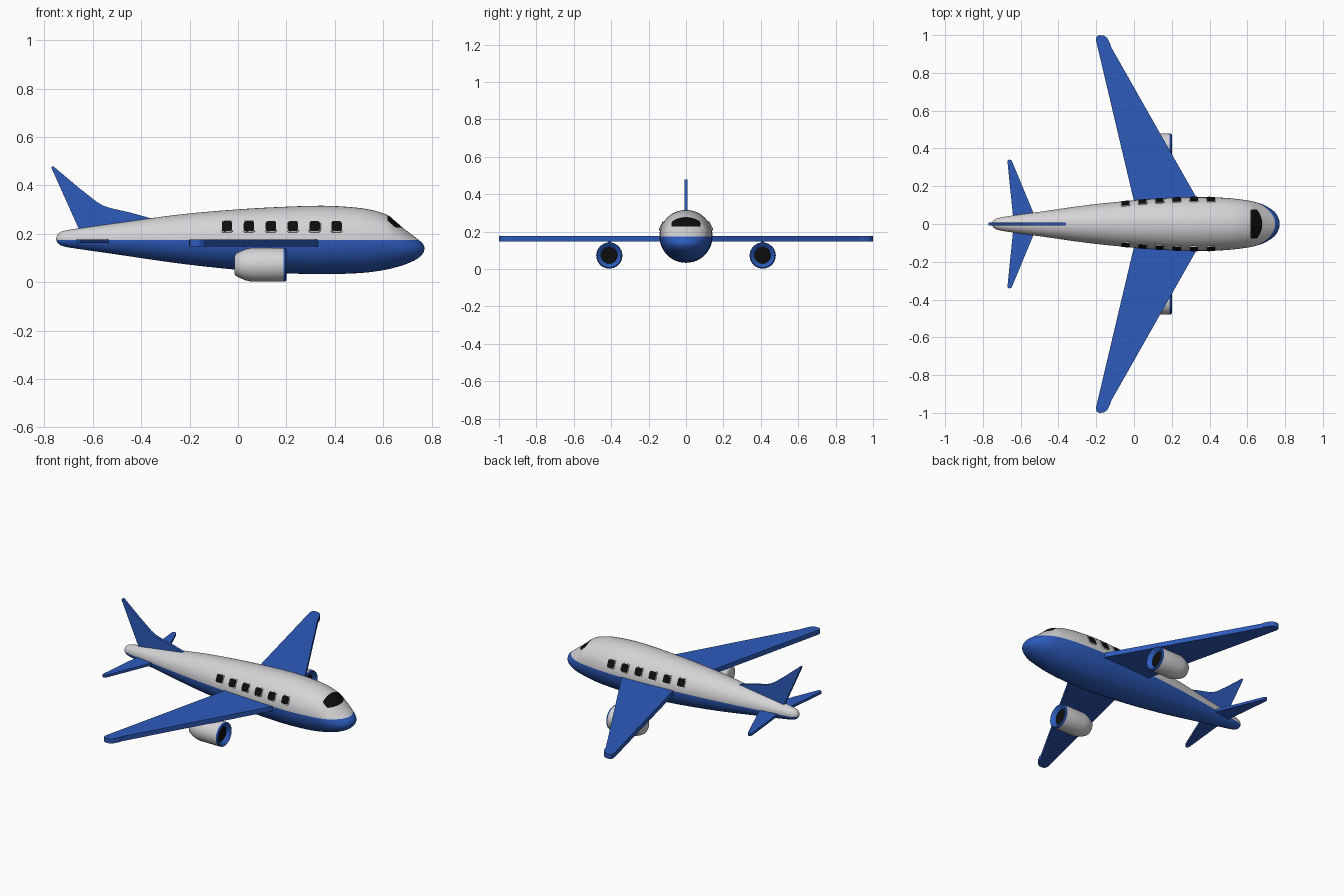
import bpy, bmesh, math
from mathutils import Vector, Matrix
from mathutils.bvhtree import BVHTree

if "Cube" in bpy.data.objects:
    bpy.data.objects.remove(bpy.data.objects["Cube"])


def material(name, rgb):
    m = bpy.data.materials.new(name)
    m.diffuse_color = (*rgb, 1)
    m.use_nodes = True
    m.node_tree.nodes["Principled BSDF"].inputs["Base Color"].default_value = m.diffuse_color
    return m


WHITE = material("silver_white", (0.66, 0.66, 0.68))
BLUE = material("blue", (0.026, 0.105, 0.50))
BLACK = material("black", (0.004, 0.004, 0.004))


def finish(name, bm, mats, mirror=False, angle=None):
    bmesh.ops.recalc_face_normals(bm, faces=bm.faces[:])
    me = bpy.data.meshes.new(name)
    bm.to_mesh(me)
    bm.free()
    for m in mats:
        me.materials.append(m)
    ob = bpy.data.objects.new(name, me)
    bpy.context.collection.objects.link(ob)
    if angle:
        bpy.context.view_layer.objects.active = ob
        ob.select_set(True)
        bpy.ops.object.shade_smooth_by_angle(angle=math.radians(angle))
        ob.select_set(False)
    if mirror:
        mod = ob.modifiers.new("mirror", 'MIRROR')
        mod.use_axis = (False, True, False)
        mod.use_mirror_merge = False
    return ob


def extrude_outline(bm, pts, offset, mat=0):
    """Closed prism from a list of 3D outline points."""
    a = [bm.verts.new(p) for p in pts]
    b = [bm.verts.new(Vector(p) + Vector(offset)) for p in pts]
    n = len(pts)
    faces = [bm.faces.new(a), bm.faces.new(b[::-1])]
    faces += [bm.faces.new((a[i], a[(i + 1) % n], b[(i + 1) % n], b[i])) for i in range(n)]
    for f in faces:
        f.material_index = mat


def loft(bm, rings):
    """Skin a list of equally long point rings."""
    vs = [[bm.verts.new(p) for p in r] for r in rings]
    for r, s in zip(vs, vs[1:]):
        for i in range(len(r)):
            j = (i + 1) % len(r)
            bm.faces.new((r[i], r[j], s[j], s[i]))
    return vs


# Fuselage stations: x, top z, bottom z, half width
STATIONS = [
    (-.752, .178, .178, 0), (-.749, .190, .167, .012), (-.74, .203, .157, .022),
    (-.72, .212, .148, .031), (-.67, .221, .139, .041), (-.49, .246, .113, .066),
    (-.24, .280, .077, .101), (0, .301, .051, .125), (.2, .312, .037, .138),
    (.35, .316, .033, .142), (.47, .310, .036, .139), (.55, .299, .042, .132),
    (.617, .278, .053, .122), (.65, .252, .061, .114), (.69, .218, .073, .100),
    (.735, .184, .093, .072), (.758, .165, .111, .046), (.768, .152, .126, .022),
    (.771, .140, .140, 0)]


def smooth_stations(rows, steps=4):
    out = []
    for i in range(len(rows) - 1):
        p = [rows[max(0, min(len(rows) - 1, i + k))] for k in (-1, 0, 1, 2)]
        for s in range(steps):
            t = s / steps
            out.append([0.5 * (2 * b + (c - a) * t + (2 * a - 5 * b + 4 * c - d) * t * t
                               + (3 * b - a - 3 * c + d) * t ** 3)
                        for a, b, c, d in zip(*p)])
    return out + [rows[-1]]


# Fuselage, cut along the colour borders
bm = bmesh.new()
rings = []
for x, top, bot, w in smooth_stations(STATIONS):
    rings.append([(x, w * math.cos(a), (top + bot) / 2 + (top - bot) / 2 * math.sin(a))
                  for a in (2 * math.pi * k / 48 for k in range(48))])
loft(bm, rings)
bmesh.ops.remove_doubles(bm, verts=bm.verts[:], dist=1e-5)
bmesh.ops.recalc_face_normals(bm, faces=bm.faces[:])
skin = BVHTree.FromBMesh(bm)
BELT = 0.174
glass = [((.618, 0, 0), (1, 0, 0)), ((0, 0, .227), (0, 0, 1)),
         ((.650, 0, .227), (.024, 0, .028))]
for co, no in glass + [((0, 0, BELT), (0, 0, 1))]:
    bmesh.ops.bisect_plane(bm, geom=bm.verts[:] + bm.edges[:] + bm.faces[:],
                           dist=1e-6, plane_co=co, plane_no=no)
for f in bm.faces:
    c = f.calc_center_median()
    if all((c - Vector(co)).dot(Vector(no)) > 0 for co, no in glass):
        f.material_index = 2
    elif c.z < BELT:
        f.material_index = 1
finish("fuselage", bm, [WHITE, BLUE, BLACK], angle=60)


# Cabin windows: black panes on thin frames, laid on the skin
def rounded_square(w, h, r):
    pts = []
    for k, (sx, sy) in enumerate([(1, 1), (-1, 1), (-1, -1), (1, -1)]):
        for s in range(4):
            a = math.pi / 2 * (k + s / 3)
            pts.append(Vector((sx * (w / 2 - r) + r * math.cos(a),
                               sy * (h / 2 - r) + r * math.sin(a), 0)))
    return pts


bm = bmesh.new()
for k in range(6):
    hit, normal, _, _ = skin.ray_cast(Vector((-.045 + .0905 * k, 1, .230)), Vector((0, -1, 0)))
    if normal.y < 0:
        normal = -normal
    xa = (Vector((1, 0, 0)) - normal * normal.x).normalized()
    ya = normal.cross(xa)
    for size, low, high, mat in ((.050, -.003, .003, 0), (.043, 0, .005, 1)):
        pts = [hit + xa * p.x + ya * p.y + normal * low
               for p in rounded_square(size, size + .003, .010)]
        extrude_outline(bm, pts, normal * (high - low), mat)
finish("cabin_windows", bm, [WHITE, BLACK], mirror=True)

# Main wings
bm = bmesh.new()
plan = [(.39, .03), (.325, .15), (-.12, .935), (-.126, .955), (-.142, .985), (-.160, .998),
        (-.185, 1.0), (-.198, .993), (-.202, .975), (0, .12), (.02, .03)]
extrude_outline(bm, [(x, y, .148) for x, y in plan], (0, 0, .028))
finish("wings", bm, [BLUE], mirror=True)

# Tailplane
bm = bmesh.new()
plan = [(-.522, .01), (-.537, .07), (-.643, .325), (-.650, .338), (-.660, .342),
        (-.669, .335), (-.669, .32), (-.640, .035), (-.637, .01)]
extrude_outline(bm, [(x, y, .161) for x, y in plan], (0, 0, .015))
finish("tailplane", bm, [BLUE], mirror=True)

# Tail fin
bm = bmesh.new()
side = [(-.36, .264), (-.45, .289), (-.53, .307), (-.558, .317), (-.585, .333), (-.66, .392),
        (-.762, .478), (-.769, .479), (-.771, .472), (-.660, .225), (-.64, .20), (-.36, .24)]
extrude_outline(bm, [(x, -.008, z) for x, z in side], (0, .016, 0))
finish("tail_fin", bm, [BLUE])

# Engines: lathed shell with blue lip and black intake
bm = bmesh.new()
profile = [(-.014, 0), (-.014, .036), (-.010, .045), (.008, .055), (.03, .064), (.055, .070),
           (.188, .070), (.196, .069), (.200, .064), (.198, .058), (.178, .043), (.178, 0)]
N = 32
rings = [[(x, .41 + r * math.cos(2 * math.pi * k / N), .072 + r * math.sin(2 * math.pi * k / N))
          for k in range(N)] for x, r in profile]
loft(bm, rings)
bmesh.ops.remove_doubles(bm, verts=bm.verts[:], dist=1e-5)
for f in bm.faces:
    c = f.calc_center_median()
    radius = math.hypot(c.y - .41, c.z - .072)
    if c.x > .17:
        f.material_index = 2 if radius < .042 else 1
finish("engines", bm, [WHITE, BLUE, BLACK], mirror=True, angle=40)

# Short pylons joining engines to wings
bm = bmesh.new()
extrude_outline(bm, [(.04, .402, .13), (.15, .402, .13), (.13, .402, .155), (.02, .402, .155)],
                (0, .016, 0))
finish("engine_pylons", bm, [BLUE], mirror=True)
